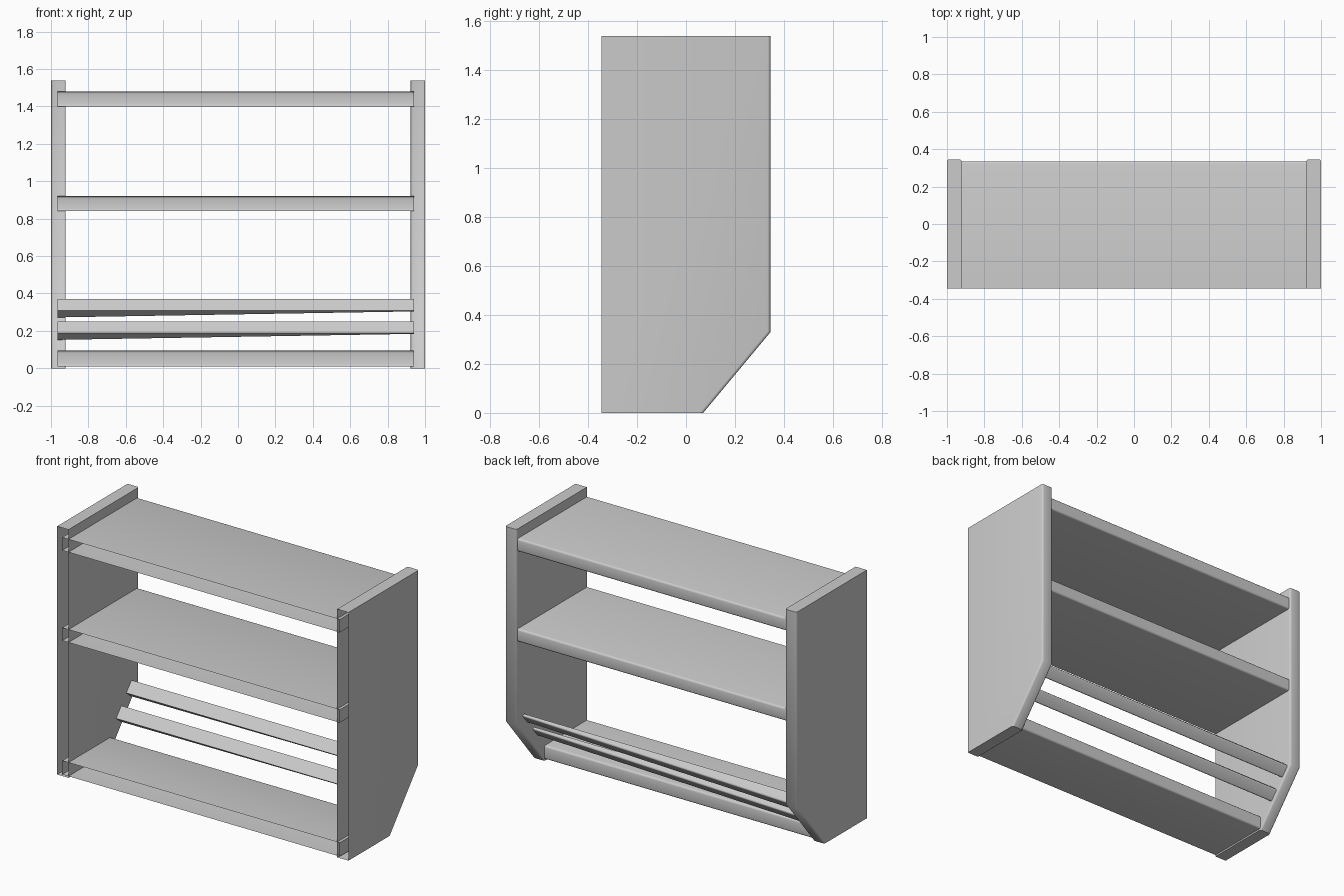
import bpy, bmesh, math
from mathutils import Vector

if "Cube" in bpy.data.objects:
    bpy.data.objects.remove(bpy.data.objects["Cube"])

FRONT = -0.345


def prism(name, x0, x1, prof0, prof1=None, rounded=None, radius=0.012, open_front=True):
    """Join a (y, z) profile at x0 to one at x1, round chosen edges, open the front."""
    prof1 = prof1 or prof0
    bm = bmesh.new()
    a = [bm.verts.new((x0, y, z)) for y, z in prof0]
    b = [bm.verts.new((x1, y, z)) for y, z in prof1]
    n = len(a)
    bm.faces.new(a)
    bm.faces.new(b[::-1])
    for i in range(n):
        j = (i + 1) % n
        bm.faces.new((a[j], a[i], b[i], b[j]))
    bmesh.ops.recalc_face_normals(bm, faces=bm.faces)
    edges = [e for e in bm.edges if rounded(e.verts[0].co, e.verts[1].co)]
    bmesh.ops.bevel(bm, geom=edges, offset=radius, segments=3, profile=0.5, affect='EDGES')
    if open_front:
        wall = [f for f in bm.faces if all(abs(v.co.y - FRONT) < 1e-4 for v in f.verts)]
        bmesh.ops.delete(bm, geom=wall, context='FACES')
    mesh = bpy.data.meshes.new(name)
    bm.to_mesh(mesh)
    bm.free()
    obj = bpy.data.objects.new(name, mesh)
    bpy.context.collection.objects.link(obj)
    bpy.ops.object.select_all(action='DESELECT')
    obj.select_set(True)
    bpy.context.view_layer.objects.active = obj
    bpy.ops.object.shade_smooth_by_angle(angle=math.radians(40))
    return obj


# Side panels: sloped lower back corner, rounded back edges, open towards the wall
side = [(FRONT, 0), (0.07, 0), (0.345, 0.33), (0.345, 1.54), (FRONT, 1.54)]
panel_edge = lambda p, q: (abs(p.x - q.x) < 1e-4 and min(p.y, q.y) > 0
                           and abs(p.z - q.z) > 0.1)
prism("left_side_panel", -1, -0.922, side, rounded=panel_edge)
prism("right_side_panel", 0.922, 1, side, rounded=panel_edge)

# Shelves: ends run into the panels, long back edges rounded
long_back = lambda p, q: abs(p.x - q.x) > 1 and p.y > 0
for name, back, low, high in (("top_shelf", 0.335, 1.40, 1.48),
                              ("middle_shelf", 0.335, 0.84, 0.92),
                              ("bottom_shelf", 0.07, 0.01, 0.095)):
    prism(name, -0.965, 0.94,
          [(FRONT, low), (back, low), (back, high), (FRONT, high)], rounded=long_back)

# Sloped slats: follow the slope of the panels and get thinner to the right
out = Vector((0.77, -0.64))


def slat_profile(low, high, depth):
    return [low, low + out * depth, high + out * depth, high]


for i in range(2):
    shift = Vector((-0.1, -0.12)) * i
    low, high = Vector((0.222, 0.31)) + shift, Vector((0.273, 0.37)) + shift
    mid = (low + high) / 2
    prism(f"slat_{i + 1}", -0.965, 0.94,
          slat_profile(low, high, 0.065), slat_profile(low, high, 0.015),
          rounded=lambda p, q: abs(p.x - q.x) > 1 and
          (Vector((p.y, p.z)) - mid).dot(out) > 0.005,
          radius=0.009, open_front=False)
